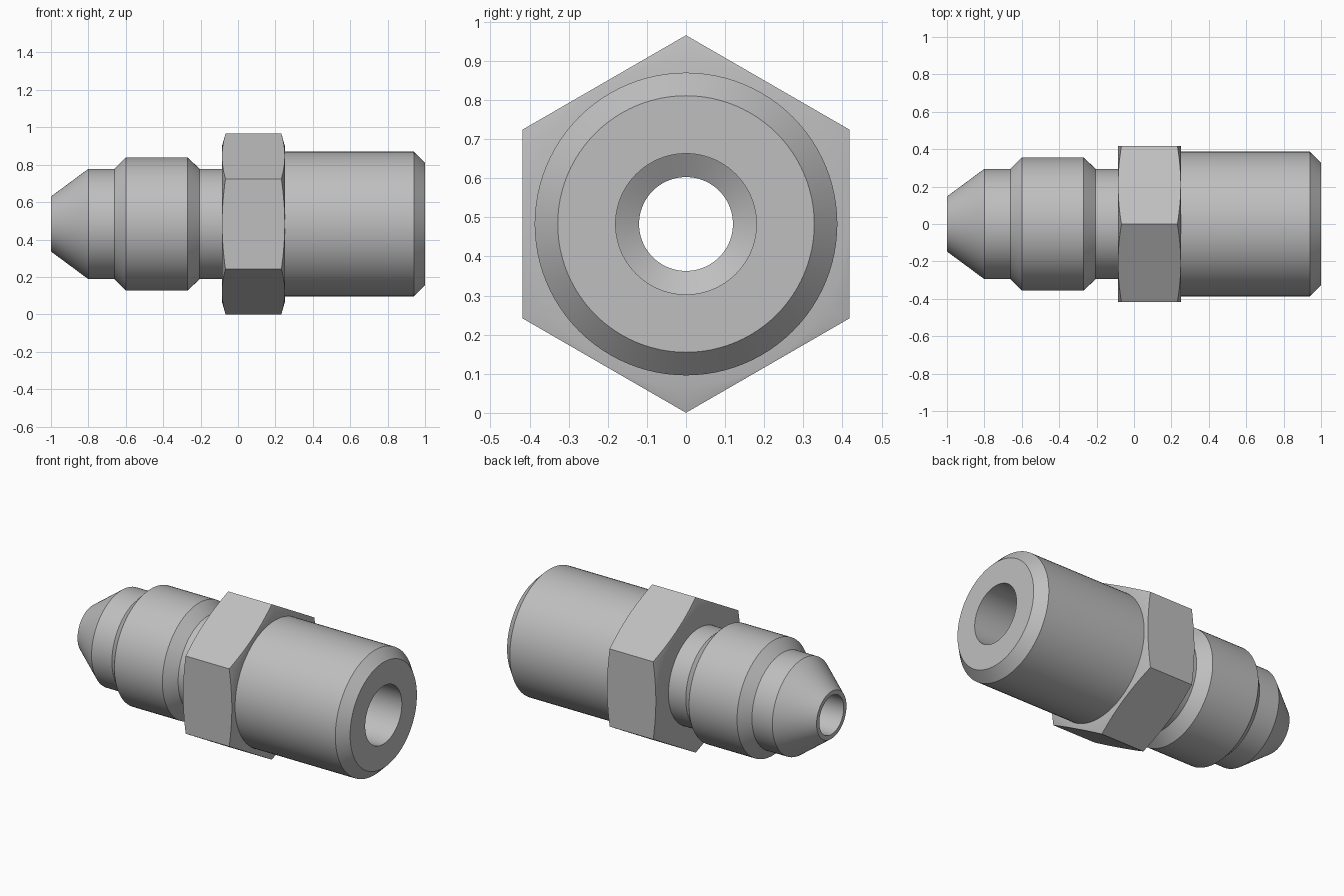
import bpy, bmesh, math

if "Cube" in bpy.data.objects:
    bpy.data.objects.remove(bpy.data.objects["Cube"])

STEPS = 96
AXIS_Z = 0.483
FLAT = 0.418  # hexagon centre to flat

steel = bpy.data.materials.new("brushed_steel")
steel.use_nodes = True
colour = (0.52, 0.52, 0.52, 1)
steel.diffuse_color = colour
steel.node_tree.nodes["Principled BSDF"].inputs["Base Color"].default_value = colour


def ring_solid(name, point_at, count):
    """Sweep a closed section about the x axis; point_at(i, angle) gives (x, radius)."""
    bm = bmesh.new()
    rings = []
    for s in range(STEPS):
        a = 2 * math.pi * s / STEPS
        ring = []
        for i in range(count):
            x, r = point_at(i, a)
            ring.append(bm.verts.new((x, r * math.sin(a), r * math.cos(a))))
        rings.append(ring)
    for s in range(STEPS):
        here, there = rings[s], rings[(s + 1) % STEPS]
        for i in range(count):
            j = (i + 1) % count
            bm.faces.new((here[i], here[j], there[j], there[i]))
    bmesh.ops.recalc_face_normals(bm, faces=bm.faces)
    mesh = bpy.data.meshes.new(name)
    bm.to_mesh(mesh)
    bm.free()
    mesh.materials.append(steel)
    obj = bpy.data.objects.new(name, mesh)
    obj.location.z = AXIS_Z
    bpy.context.collection.objects.link(obj)
    bpy.ops.object.select_all(action='DESELECT')
    obj.select_set(True)
    bpy.context.view_layer.objects.active = obj
    bpy.ops.object.shade_smooth_by_angle(angle=math.radians(25))
    return obj


# Turned body: cone nose, collar, neck, large barrel, then the stepped bore
body = [(-1, .147), (-.8, .295), (-.66, .295), (-.6, .356), (-.27, .356),
        (-.205, .295), (.08, .295), (.08, .387), (.94, .387), (1, .328),
        (1, .18), (-.1, .18), (-.136, .12), (-1, .12)]
ring_solid("fitting_body", lambda i, a: body[i], len(body))


# Hexagonal wrench grip with conically chamfered corners
def hex_point(i, a):
    left, right = -.086, .251
    third = math.pi / 3
    off = (a % third) - third / 2
    r = FLAT / math.cos(off)
    cut = .28 * (r - FLAT + .003)
    section = [(left, .28), (left, FLAT - .003), (left + cut, r),
               (right - cut, r), (right, FLAT - .003), (right, .28)]
    return section[i]


ring_solid("hex_grip", hex_point, 6)
